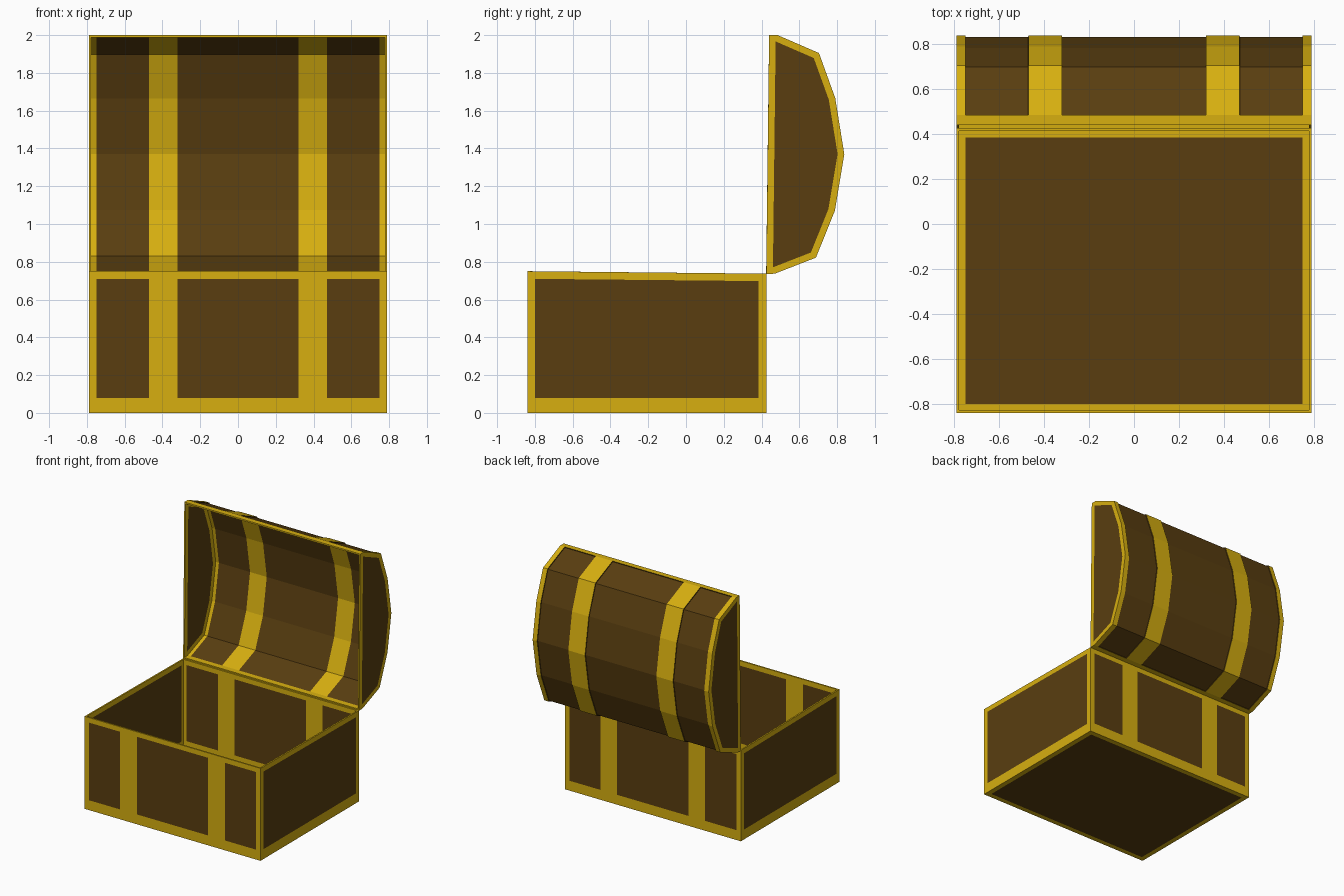
import bpy, bmesh
from mathutils import Vector

cube = bpy.data.objects.get("Cube")
if cube:
    bpy.data.objects.remove(cube, do_unlink=True)

HALF = 0.79      # half width of the chest
WALL = 0.012     # wall thickness
EDGE = 0.75      # inner limit of the corner trim
GOLD, WOOD = 0, 1


def make_material(name, rgb):
    mat = bpy.data.materials.new(name)
    mat.use_nodes = True
    mat.diffuse_color = (*rgb, 1)
    mat.node_tree.nodes["Principled BSDF"].inputs["Base Color"].default_value = (*rgb, 1)
    return mat


materials = [make_material("gold_trim", (0.68, 0.43, 0.005)),
             make_material("dark_wood", (0.10, 0.048, 0.005))]


def offset(profile, t):
    """Move an open profile towards its left side with mitred corners."""
    pts = [Vector(p) for p in profile]
    normals = [Vector((a.y - b.y, b.x - a.x)).normalized() for a, b in zip(pts, pts[1:])]
    result = []
    for i, p in enumerate(pts):
        n1, n2 = normals[max(i - 1, 0)], normals[min(i, len(normals) - 1)]
        result.append(p + t * (n1 + n2) / (1 + n1.dot(n2)))
    return result


def open_shell(profile):
    """Thin walled tray: a y-z profile stretched along x, open along its missing side."""
    bm = bmesh.new()
    rims = []
    for pts, half in ((profile, HALF), (offset(profile, WALL), HALF - WALL)):
        left, right = [[bm.verts.new((s * half, p[0], p[1])) for p in pts] for s in (1, -1)]
        bm.faces.new(left)
        bm.faces.new(right)
        for i in range(len(pts) - 1):
            bm.faces.new((left[i], left[i + 1], right[i + 1], right[i]))
        rims.append((left[0], left[-1], right[-1], right[0]))
    for i in range(4):
        j = (i + 1) % 4
        bm.faces.new((rims[0][i], rims[0][j], rims[1][j], rims[1][i]))
    bmesh.ops.recalc_face_normals(bm, faces=bm.faces)
    return bm


def cut(bm, point, normal):
    bmesh.ops.bisect_plane(bm, geom=bm.verts[:] + bm.edges[:] + bm.faces[:],
                           plane_co=point, plane_no=normal, dist=1e-5)


def cut_bands(bm):
    for x in (0.32, 0.47, EDGE):
        for s in (1, -1):
            cut(bm, (s * x, 0, 0), (1, 0, 0))


def between_bands(x):
    return abs(x) < EDGE and not 0.32 < abs(x) < 0.47


def finish(bm, name):
    mesh = bpy.data.meshes.new(name)
    bm.to_mesh(mesh)
    bm.free()
    for mat in materials:
        mesh.materials.append(mat)
    obj = bpy.data.objects.new(name, mesh)
    bpy.context.collection.objects.link(obj)


# Chest base: a tray whose top edge slopes slightly to the back
FRONT, BACK, SLOPE = -0.84, 0.425, -0.01
base = open_shell([(FRONT, 0.75), (FRONT, 0), (BACK, 0), (BACK, 0.737)])
cut_bands(base)
cut(base, (0, FRONT + 0.04, 0), (0, 1, 0))
cut(base, (0, BACK - 0.04, 0), (0, 1, 0))
cut(base, (0, 0, 0.08), (0, 0, 1))
cut(base, (0, FRONT, 0.71), (0, -SLOPE, 1))
base.normal_update()
for f in base.faces:
    c, n = f.calc_center_median(), f.normal
    in_y = FRONT + 0.04 < c.y < BACK - 0.04
    in_z = 0.08 < c.z < 0.71 + SLOPE * (c.y - FRONT)
    if abs(n.x) > 0.9:
        wood = in_y and in_z
    elif abs(n.y) > 0.9:
        wood = in_z and between_bands(c.x)
    else:
        wood = in_y and abs(c.x) < EDGE
    f.material_index = WOOD if wood else GOLD
finish(base, "chest_base")

# Open lid: a faceted arch standing upright on the hinge
lid = open_shell([(0.425, 0.735), (0.47, 0.737), (0.688, 0.822), (0.788, 1.07), (0.838, 1.37),
                  (0.79, 1.667), (0.704, 1.905), (0.485, 2.0), (0.44, 2.0)])
cut_bands(lid)
lid.normal_update()
caps, panels = [], []
for f in lid.faces:
    c = f.calc_center_median()
    if abs(f.normal.x) > 0.9:
        caps.append(f)
    elif c.y > 0.5 and between_bands(c.x):
        f.material_index = WOOD
        if f.normal.dot(c - Vector((c.x, 0.5, 1.37))) > 0:
            panels.append(f)

# Wooden end panels framed by trim, and outer boards set below the bands
bmesh.ops.inset_individual(lid, faces=caps, thickness=0.035, use_even_offset=True)
for f in caps:
    f.material_index = WOOD
bmesh.ops.inset_region(lid, faces=panels, thickness=0.0005, depth=-0.007,
                       use_boundary=True, use_even_offset=True)
finish(lid, "chest_lid")
